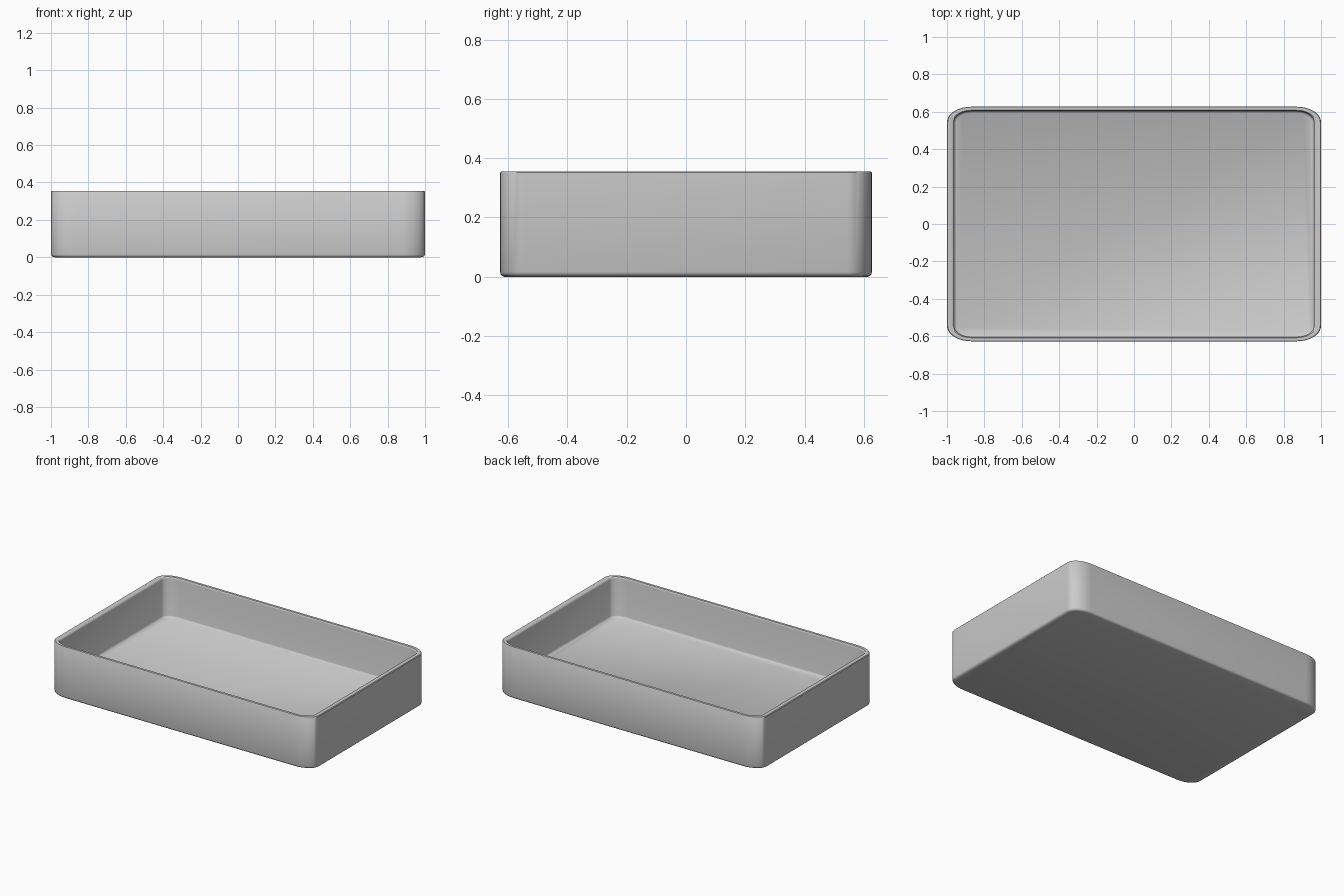
import bpy, bmesh, math

if "Cube" in bpy.data.objects:
    bpy.data.objects.remove(bpy.data.objects["Cube"])

HX, HY, HZ = 1.0, 0.627, 0.355   # half width, half depth, height
SEG = 10                         # segments per rounded corner


def ring(bm, inset, z):
    """Rounded rectangle inset by (x, y), with slightly oval corners."""
    ix, iy = inset, inset * HY
    rx, ry = 0.13 - ix, 0.082 - iy
    verts = []
    for q, (sx, sy) in enumerate([(1, 1), (-1, 1), (-1, -1), (1, -1)]):
        for i in range(SEG + 1):
            a = math.pi / 2 * (q + i / SEG)
            x = sx * (HX - ix - rx) + rx * math.cos(a)
            y = sy * (HY - iy - ry) + ry * math.sin(a)
            verts.append(bm.verts.new((x, y, z)))
    return verts


# Wall section: underside, outer wall, rim, inner wall, floor
profile = [(0.022, 0.0), (0.010, 0.003), (0.003, 0.008), (0.0, 0.016),
           (0.0, HZ - 0.004), (0.004, HZ), (0.030, HZ), (0.035, HZ - 0.004),
           (0.038, HZ - 0.012), (0.038, 0.092), (0.042, 0.085), (0.052, 0.08)]

bm = bmesh.new()
rings = [ring(bm, d, z) for d, z in profile]
n = len(rings[0])
for a, b in zip(rings, rings[1:]):
    for i in range(n):
        j = (i + 1) % n
        bm.faces.new((a[i], a[j], b[j], b[i]))
bm.faces.new(rings[0][::-1])
bm.faces.new(rings[-1])
bmesh.ops.recalc_face_normals(bm, faces=bm.faces)

mesh = bpy.data.meshes.new("tray")
bm.to_mesh(mesh)
bm.free()
tray = bpy.data.objects.new("tray", mesh)
bpy.context.collection.objects.link(tray)

# Smooth shading with crisp rim
bpy.context.view_layer.objects.active = tray
tray.select_set(True)
bpy.ops.object.shade_smooth_by_angle(angle=math.radians(40))
